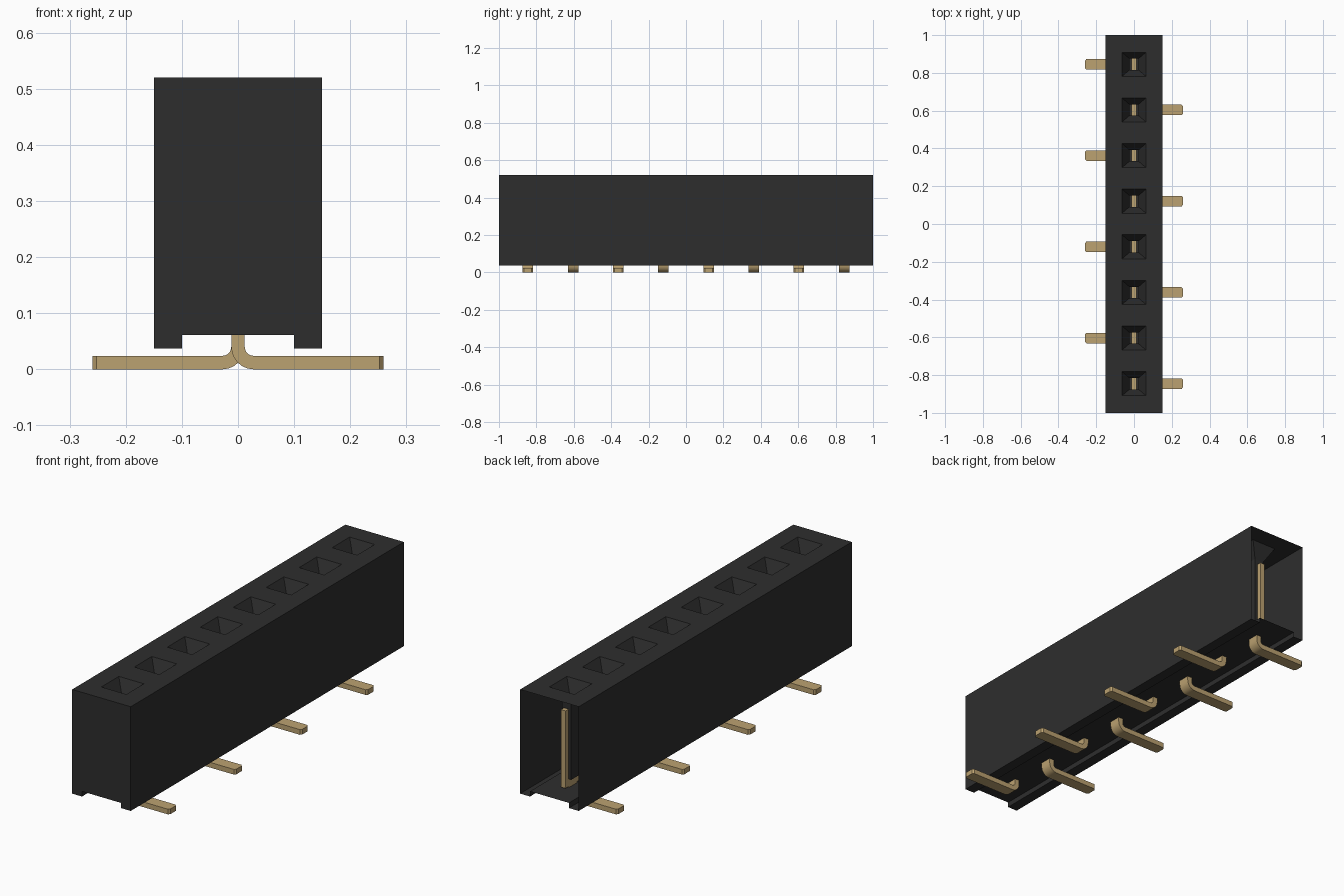
import bpy, bmesh, math

if "Cube" in bpy.data.objects:
    bpy.data.objects.remove(bpy.data.objects["Cube"], do_unlink=True)

PITCH, COUNT = 0.2415, 8
HALF_X, TOP, FOOT, FLOOR = 0.15, 0.52, 0.037, 0.061
PIN_T, PIN_W = 0.024, 0.056


def material(name, color):
    m = bpy.data.materials.new(name)
    m.use_nodes = True
    m.diffuse_color = (*color, 1)
    bsdf = m.node_tree.nodes["Principled BSDF"]
    bsdf.inputs["Base Color"].default_value = (*color, 1)
    bsdf.inputs["Roughness"].default_value = 0.6
    return m


black = material("black plastic", (0.027, 0.027, 0.027))
gold = material("dull gold", (0.5, 0.36, 0.165))


def finish(bm, name, mat):
    bmesh.ops.remove_doubles(bm, verts=bm.verts, dist=0.0001)
    me = bpy.data.meshes.new(name)
    bm.to_mesh(me)
    bm.free()
    me.materials.append(mat)
    ob = bpy.data.objects.new(name, me)
    bpy.context.collection.objects.link(ob)
    return ob


def rect(bm, x, y0, y1, z):
    return [bm.verts.new(p) for p in ((-x, y0, z), (x, y0, z), (x, y1, z), (-x, y1, z))]


def bridge(bm, a, b):
    for i in range(len(a)):
        j = (i + 1) % len(a)
        bm.faces.new((a[i], a[j], b[j], b[i]))


def box(bm, center, size):
    verts = bmesh.ops.create_cube(bm, size=1)["verts"]
    bmesh.ops.scale(bm, vec=size, verts=verts)
    bmesh.ops.translate(bm, vec=center, verts=verts)


pin_y = [(i - (COUNT - 1) / 2) * PITCH for i in range(COUNT)]

# Housing: thin shell with a grooved underside, closed front and open back
bm = bmesh.new()
profile = [(-HALF_X, TOP), (-HALF_X, FOOT), (-0.1, FOOT), (-0.1, FLOOR),
           (0.1, FLOOR), (0.1, FOOT), (HALF_X, FOOT), (HALF_X, TOP)]
front = [bm.verts.new((x, -1, z)) for x, z in profile]
back = [bm.verts.new((x, 1, z)) for x, z in profile]
bm.faces.new(front)
for i in range(len(profile) - 1):
    bm.faces.new((front[i], back[i], back[i + 1], front[i + 1]))

# Top deck with a tapered socket and square tunnel for each pin
for i, y in enumerate(pin_y):
    y0 = -1 if i == 0 else y - PITCH / 2
    y1 = 1 if i == COUNT - 1 else y + PITCH / 2
    rings = [rect(bm, HALF_X, y0, y1, TOP)]
    for hx, hy, z in ((0.064, 0.064, TOP), (0.024, 0.03, 0.45), (0.024, 0.03, 0.1)):
        rings.append(rect(bm, hx, y - hy, y + hy, z))
    for a, b in zip(rings, rings[1:]):
        bridge(bm, a, b)
finish(bm, "housing", black)

# Side outline of a bent leg: stem, rounded bend, flat foot
R_IN, R_OUT = 0.016, 0.016 + PIN_T
CX, CZ = PIN_T / 2 + R_IN, R_OUT
arc = [math.pi + k * math.pi / 12 for k in range(7)]
outer = [(CX + R_OUT * math.cos(a), CZ + R_OUT * math.sin(a)) for a in arc]
inner = [(CX + R_IN * math.cos(a), CZ + R_IN * math.sin(a)) for a in arc]
TIP = 0.252
outer = [(-PIN_T / 2, 0.08)] + outer + [(TIP, 0)]
inner = [(PIN_T / 2, 0.08)] + inner + [(TIP, PIN_T)]

for i, y in enumerate(pin_y):
    side = 1 if i % 2 == 0 else -1

    # Leg swept as rectangular sections, with a chamfered tip
    bm = bmesh.new()
    sections = [(o, n, PIN_W / 2) for o, n in zip(outer, inner)]
    sections.append(((0.259, 0), (0.259, PIN_T), PIN_W / 2 - 0.008))
    rings = []
    for o, n, w in sections:
        pts = ((o, -w), (o, w), (n, w), (n, -w))
        rings.append([bm.verts.new((side * p[0], y + dy, p[1])) for p, dy in pts])
    for a, b in zip(rings, rings[1:]):
        bridge(bm, a, b)
    bm.faces.new(rings[0])
    bm.faces.new(rings[-1])
    bmesh.ops.recalc_face_normals(bm, faces=bm.faces)
    leg = finish(bm, f"pin_leg_{i + 1}", gold)
    bpy.ops.object.select_all(action="DESELECT")
    leg.select_set(True)
    bpy.context.view_layer.objects.active = leg
    bpy.ops.object.shade_smooth_by_angle(angle=math.radians(25))

    # Forked contact inside the housing
    bm = bmesh.new()
    box(bm, (0, y, 0.083), (PIN_T, 0.108, 0.034))
    for s in (-1, 1):
        box(bm, (0, y + s * 0.043, 0.25), (PIN_T, 0.022, 0.35))
    finish(bm, f"contact_fork_{i + 1}", gold)
